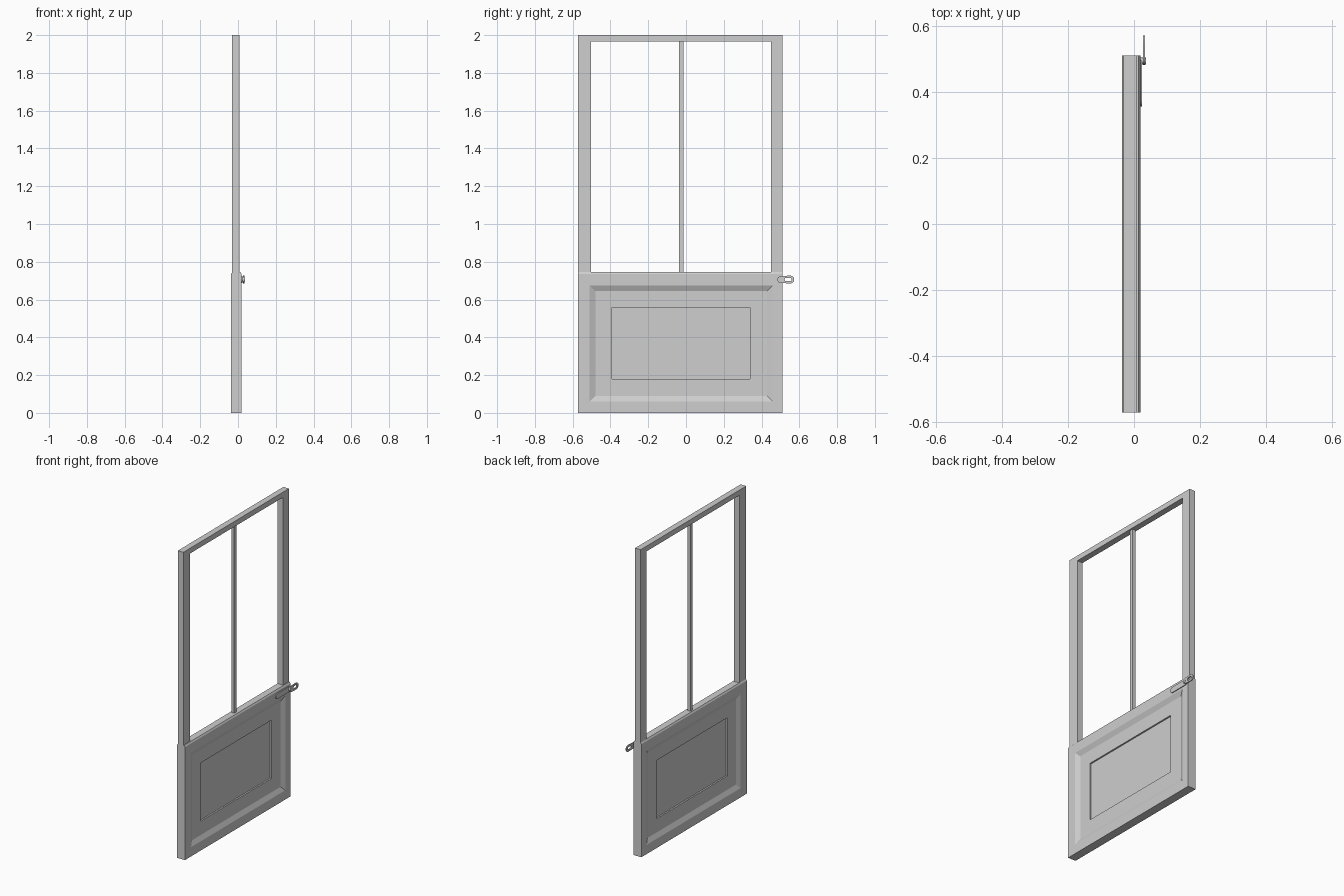
import bpy
import bmesh
from math import sin, cos, pi

if "Cube" in bpy.data.objects:
    bpy.data.objects.remove(bpy.data.objects["Cube"])

grey = bpy.data.materials.new("plain_grey")
grey.use_nodes = True
COLOUR = (0.62, 0.62, 0.62, 1)
grey.diffuse_color = COLOUR
grey.node_tree.nodes["Principled BSDF"].inputs["Base Color"].default_value = COLOUR


def loft(name, rings, closed=False):
    """Skin a list of (x, [(y, z), ...]) rings; cap the ends unless closed."""
    bm = bmesh.new()
    loops = [[bm.verts.new((x, y, z)) for y, z in pts] for x, pts in rings]
    pairs = list(zip(loops, loops[1:]))
    if closed:
        pairs.append((loops[-1], loops[0]))
    else:
        bm.faces.new(loops[0])
        bm.faces.new(loops[-1])
    for a, b in pairs:
        n = len(a)
        for i in range(n):
            j = (i + 1) % n
            bm.faces.new((a[i], a[j], b[j], b[i]))
    bmesh.ops.recalc_face_normals(bm, faces=bm.faces)
    mesh = bpy.data.meshes.new(name)
    bm.to_mesh(mesh)
    bm.free()
    mesh.materials.append(grey)
    obj = bpy.data.objects.new(name, mesh)
    bpy.context.collection.objects.link(obj)
    return obj


def prism(name, x0, x1, pts):
    return loft(name, [(x0, pts), (x1, pts)])


def rect(y0, y1, z0, z1):
    return [(y0, z0), (y1, z0), (y1, z1), (y0, z1)]


def capsule(y0, y1, z, r0, r1, steps=8):
    """Rounded bar outline from y0 to y1 with end radii r0 and r1."""
    pts = []
    for centre, r, start in ((y1 - r1, r1, -pi / 2), (y0 + r0, r0, pi / 2)):
        for i in range(steps + 1):
            a = start + pi * i / steps
            pts.append((centre + r * cos(a), z + r * sin(a)))
    return pts


LEFT, RIGHT, SILL, TOP = -0.573, 0.512, 0.745, 2.0
MID, HALF = -0.009, 0.028

# Lower panel: chamfered slab with a bevelled recess and sunk field on each side
half_rings = [
    (0.004, rect(-0.393, 0.338, 0.18, 0.559)),
    (0.014, rect(-0.393, 0.338, 0.18, 0.559)),
    (0.014, rect(-0.48, 0.43, 0.09, 0.645)),
    (HALF, rect(-0.51, 0.459, 0.06, 0.675)),
    (HALF, rect(LEFT, RIGHT, 0, SILL - 0.01)),
    (HALF - 0.006, rect(LEFT, RIGHT, 0, SILL)),
]
front_half = [(MID + d, pts) for d, pts in half_rings]
back_half = [(MID - d, pts) for d, pts in reversed(half_rings)]
loft("lower_panel", front_half + back_half)

# Upper window frame: two stiles and a top rail
IN_L, IN_R, IN_TOP = -0.503, 0.45, 1.966
prism("window_frame", -0.032, 0.008, [
    (LEFT, SILL), (LEFT, TOP), (RIGHT, TOP), (RIGHT, SILL),
    (IN_R, SILL), (IN_R, IN_TOP), (IN_L, IN_TOP), (IN_L, SILL)])

# Centre glazing bar
prism("glazing_bar", -0.022, -0.002, rect(-0.037, -0.014, SILL, IN_TOP))

# Latch: back plate, pivot pin and slotted swing arm
LATCH_Z = 0.706
latch = [
    prism("latch_plate", 0.018, 0.024, capsule(0.357, 0.505, LATCH_Z, 0.018, 0.018)),
    prism("latch_pivot", 0.022, 0.036, capsule(0.485, 0.505, LATCH_Z, 0.01, 0.01)),
]
outer = capsule(0.483, 0.573, LATCH_Z, 0.018, 0.021)
slot = capsule(0.522, 0.56, LATCH_Z, 0.009, 0.009)
latch.append(loft("latch_arm", [(0.027, outer), (0.034, outer),
                                (0.034, slot), (0.027, slot)], closed=True))

# Round the latch shading while keeping its edges crisp
bpy.ops.object.select_all(action='DESELECT')
for part in latch:
    part.select_set(True)
bpy.context.view_layer.objects.active = latch[0]
bpy.ops.object.shade_smooth_by_angle(angle=pi / 6)
